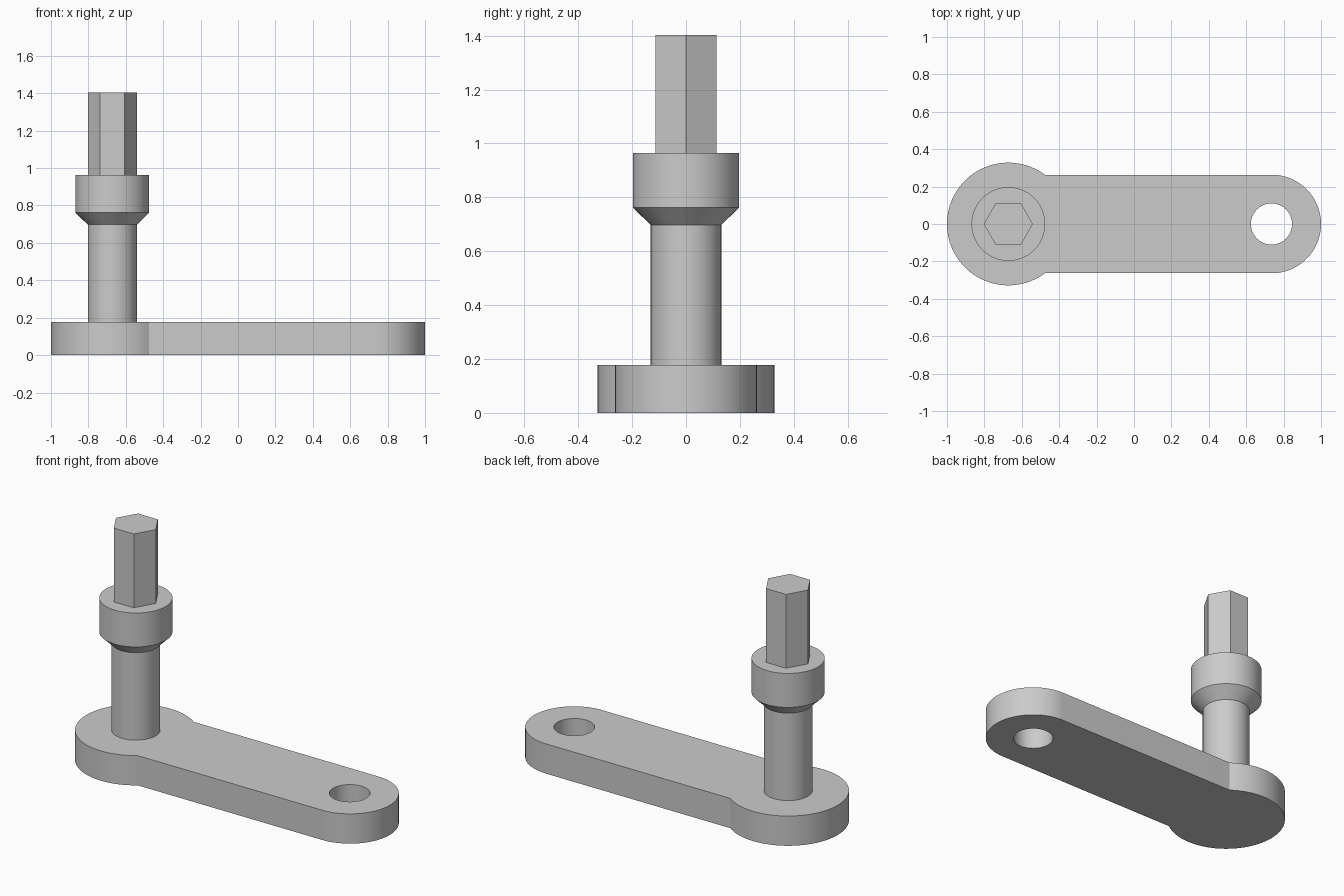
import bpy
import bmesh
from math import asin, cos, pi, radians, sin

if "Cube" in bpy.data.objects:
    bpy.data.objects.remove(bpy.data.objects["Cube"], do_unlink=True)

# One grey metal for everything
metal = bpy.data.materials.new("grey_metal")
metal.use_nodes = True
colour = (0.6, 0.6, 0.6, 1)
metal.diffuse_color = colour
metal.node_tree.nodes["Principled BSDF"].inputs["Base Color"].default_value = colour

POST_X = -0.672
THICK = 0.177


def finish(name, bm):
    bmesh.ops.recalc_face_normals(bm, faces=bm.faces)
    mesh = bpy.data.meshes.new(name)
    bm.to_mesh(mesh)
    bm.free()
    mesh.materials.append(metal)
    obj = bpy.data.objects.new(name, mesh)
    bpy.context.collection.objects.link(obj)
    bpy.ops.object.select_all(action="DESELECT")
    obj.select_set(True)
    bpy.context.view_layer.objects.active = obj
    bpy.ops.object.shade_smooth_by_angle(angle=radians(30))
    return obj


def arc(cx, r, start, end, steps):
    angles = [start + (end - start) * i / steps for i in range(steps + 1)]
    return [(cx + r * cos(a), r * sin(a), 0) for a in angles]


def add_loop(bm, points):
    verts = [bm.verts.new(p) for p in points]
    return [bm.edges.new((v, verts[i - 1])) for i, v in enumerate(verts)]


# Crank arm: large round boss, straight sides, rounded end, through hole
boss_r, arm_r = 0.328, 0.263
join = asin(arm_r / boss_r)
outline = arc(POST_X, boss_r, join, 2 * pi - join, 72)
outline += arc(1 - arm_r, arm_r, -pi / 2, pi / 2, 48)
hole = arc(0.735, 0.11, 0, 2 * pi, 64)[:-1]
bm = bmesh.new()
edges = add_loop(bm, outline) + add_loop(bm, hole)
bmesh.ops.triangle_fill(bm, edges=edges, use_beauty=True)
extruded = bmesh.ops.extrude_face_region(bm, geom=bm.faces[:], use_keep_orig=True)
top = [g for g in extruded["geom"] if isinstance(g, bmesh.types.BMVert)]
bmesh.ops.translate(bm, verts=top, vec=(0, 0, THICK))
finish("crank_arm", bm)


# Post parts: a radius and height profile turned around the post axis
def turned(name, profile, sides):
    bm = bmesh.new()
    rings = []
    for r, z in profile:
        rings.append([bm.verts.new((POST_X + r * cos(2 * pi * i / sides),
                                    r * sin(2 * pi * i / sides), z))
                      for i in range(sides)])
    for low, high in zip(rings, rings[1:]):
        for i in range(sides):
            bm.faces.new((low[i - 1], low[i], high[i], high[i - 1]))
    bm.faces.new(rings[-1])
    return finish(name, bm)


turned("post_and_collar",
       [(0.131, THICK), (0.131, 0.697), (0.197, 0.762), (0.197, 0.964)], 72)
turned("hex_drive", [(0.131, 0.964), (0.131, 1.403)], 6)
